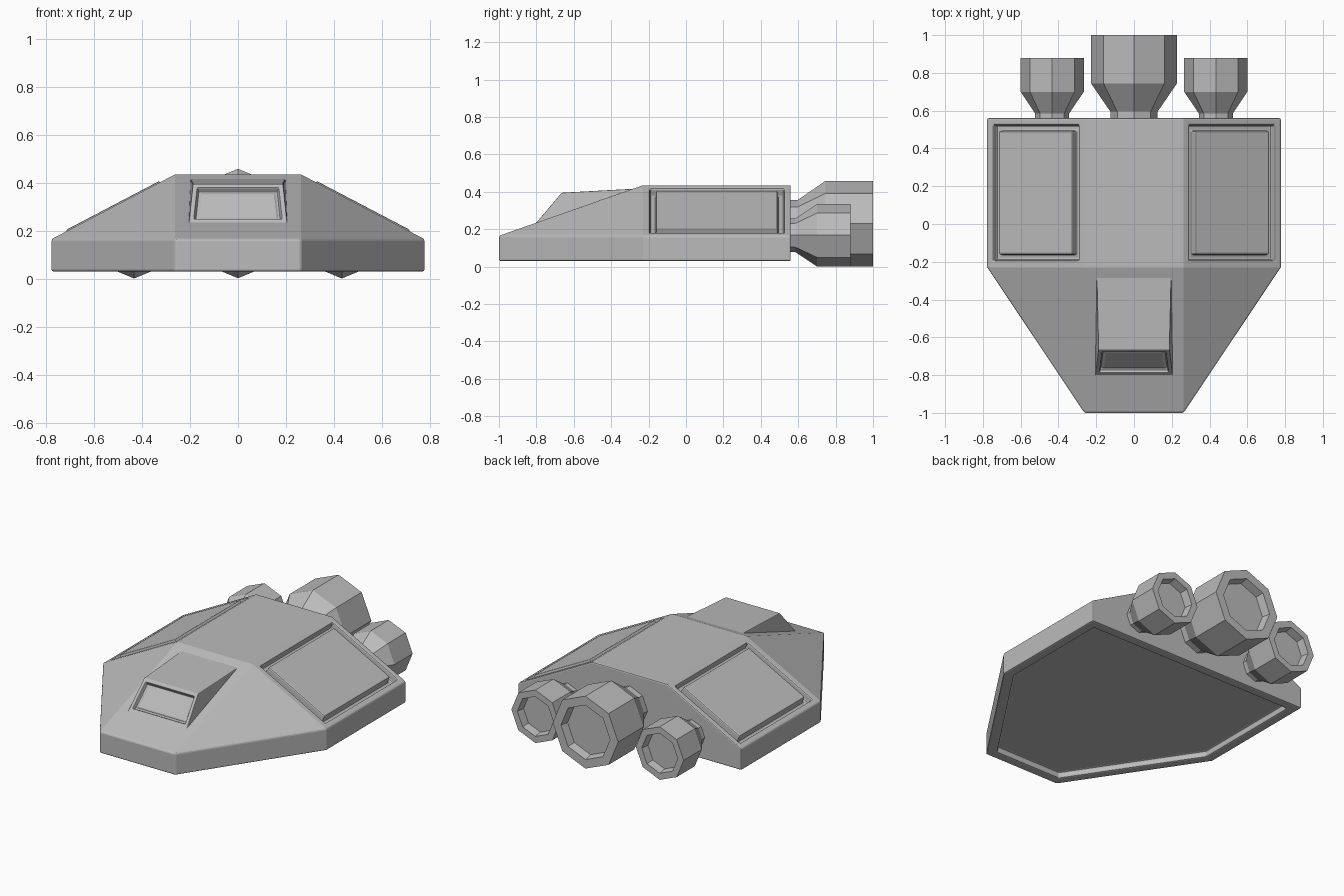
import bpy, bmesh, math
from mathutils import Vector

if "Cube" in bpy.data.objects:
    bpy.data.objects.remove(bpy.data.objects["Cube"])

grey = bpy.data.materials.new("hull grey")
grey.diffuse_color = (0.5, 0.5, 0.5, 1)
grey.use_nodes = True
grey.node_tree.nodes["Principled BSDF"].inputs["Base Color"].default_value = grey.diffuse_color


def finish(bm, name, bevel=0.0):
    bmesh.ops.recalc_face_normals(bm, faces=bm.faces[:])
    me = bpy.data.meshes.new(name)
    bm.to_mesh(me)
    bm.free()
    me.materials.append(grey)
    ob = bpy.data.objects.new(name, me)
    bpy.context.collection.objects.link(ob)
    if bevel:
        mod = ob.modifiers.new("edge bevel", 'BEVEL')
        mod.width, mod.segments = bevel, 2
        mod.limit_method, mod.angle_limit = 'ANGLE', math.radians(35)
    return ob


def steps(bm, face, moves):
    """Repeated inset of one face: (margin, height) pairs."""
    for margin, height in moves:
        bmesh.ops.inset_region(bm, faces=[face], thickness=margin, depth=height,
                               use_even_offset=True, use_boundary=True)


# Hull: six-sided plan, vertical skirt, sloped roof
W, N, SHOULDER, BACK = 0.777, 0.262, -0.23, 0.56
plan = [(-N, -1), (N, -1), (W, SHOULDER), (W, BACK), (-W, BACK), (-W, SHOULDER)]
bm = bmesh.new()
low = [bm.verts.new((x, y, 0.03)) for x, y in plan]
mid = [bm.verts.new((x, y, 0.165)) for x, y in plan]
fr, br, bl, fl = [bm.verts.new((x, y, 0.435)) for x, y in
                  [(N, SHOULDER), (N, BACK), (-N, BACK), (-N, SHOULDER)]]
floor = bm.faces.new(low[::-1])
for i in (0, 1, 2, 4, 5):
    j = (i + 1) % 6
    bm.faces.new((low[i], low[j], mid[j], mid[i]))
bm.faces.new((low[3], low[4], mid[4], bl, br, mid[3]))   # rear wall
bm.faces.new((fl, fr, br, bl))                           # roof
bm.faces.new((mid[0], mid[1], fr, fl))                   # nose slope
bm.faces.new((mid[1], mid[2], fr))
bm.faces.new((mid[5], mid[0], fl))
right = bm.faces.new((mid[2], mid[3], br, fr))
left = bm.faces.new((mid[4], mid[5], fl, bl))
bmesh.ops.recalc_face_normals(bm, faces=bm.faces[:])
# Grooved side panels and recessed belly
for side in (right, left):
    steps(bm, side, [(0.036, 0), (0.003, -0.04), (0.028, 0), (0.003, 0.046)])
steps(bm, floor, [(0.06, 0), (0.003, -0.035)])
finish(bm, "hull", 0.008)

# Cockpit wedge with a recessed window
bm = bmesh.new()
pts = [(-0.205, -0.80, 0.235), (0.205, -0.80, 0.235), (0.188, -0.665, 0.395),
       (-0.188, -0.665, 0.395), (0.197, -0.285, 0.416), (-0.197, -0.285, 0.416)]
v = [bm.verts.new(p) for p in pts]
front = bm.faces.new((v[0], v[1], v[2], v[3]))
bm.faces.new((v[3], v[2], v[4], v[5]))
bm.faces.new((v[1], v[4], v[2]))
bm.faces.new((v[0], v[3], v[5]))
bm.normal_update()
steps(bm, front, [(0.02, 0), (0.006, -0.022), (0.008, 0), (0.006, 0.006)])
finish(bm, "cockpit", 0.004)


# Engines: eight-sided lathe with a corner pointing up
def engine(name, x, z, r, neck, y_cone, y_bell, y_end):
    profile = [(0.55, neck), (y_cone, neck), (y_bell, r), (y_end, r),
               (y_end, r * 0.75), (y_end - 0.05, r * 0.70)]
    bm = bmesh.new()
    rings = [[bm.verts.new((x + rad * math.sin(k * math.pi / 4), y,
                            z + rad * math.cos(k * math.pi / 4)))
              for k in range(8)] for y, rad in profile]
    for a, b in zip(rings, rings[1:]):
        for k in range(8):
            m = (k + 1) % 8
            bm.faces.new((a[k], a[m], b[m], b[k]))
    bm.faces.new(rings[0])
    bm.faces.new(rings[-1])
    finish(bm, name)


engine("main_engine", 0, 0.23, 0.228, 0.125, 0.595, 0.745, 1.0)
for side, s in (("left", -1), ("right", 1)):
    engine(side + "_engine", s * 0.433, 0.168, 0.167, 0.09, 0.585, 0.70, 0.88)
